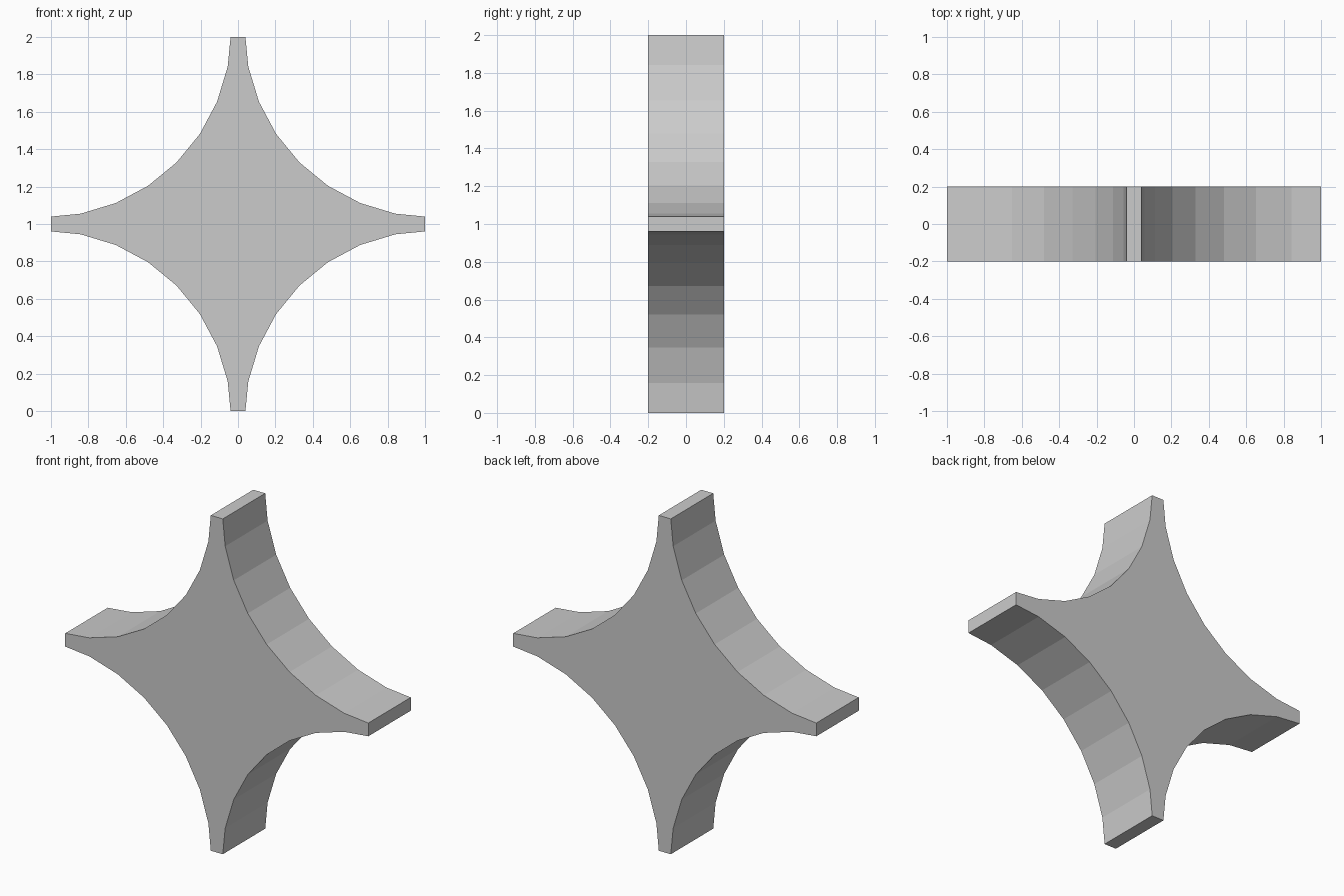
import bpy, bmesh
from math import sin, cos, radians

if "Cube" in bpy.data.objects:
    bpy.data.objects.remove(bpy.data.objects["Cube"])

DEPTH = 0.4
C = 1.036          # centre offset of each unit-radius concave arc
STEP = 11.25       # 32-sided circle

# One concave quarter, from the right tip to the top tip, clipped at the tips
quarter = [(C - cos(radians(90 - i * STEP)), C - sin(radians(90 - i * STEP))) for i in range(9)]
clip = C - 1 + (quarter[1][1] - quarter[0][1]) * (C - 1) / (quarter[0][0] - quarter[1][0])
quarter[0], quarter[-1] = (1, clip), (clip, 1)

# Repeat the quarter around the centre
outline = []
for k in range(4):
    for x, z in quarter:
        for _ in range(k):
            x, z = -z, x
        outline.append((x, z))

# Extrude the star outline along y
bm = bmesh.new()
face = bm.faces.new([bm.verts.new((x, -DEPTH / 2, z + 1)) for x, z in outline])
ext = bmesh.ops.extrude_face_region(bm, geom=[face], use_keep_orig=True)
verts = [v for v in ext["geom"] if isinstance(v, bmesh.types.BMVert)]
bmesh.ops.translate(bm, verts=verts, vec=(0, DEPTH, 0))
bmesh.ops.recalc_face_normals(bm, faces=bm.faces)

mesh = bpy.data.meshes.new("four_point_star")
bm.to_mesh(mesh)
bm.free()
star = bpy.data.objects.new("four_point_star", mesh)
bpy.context.collection.objects.link(star)
